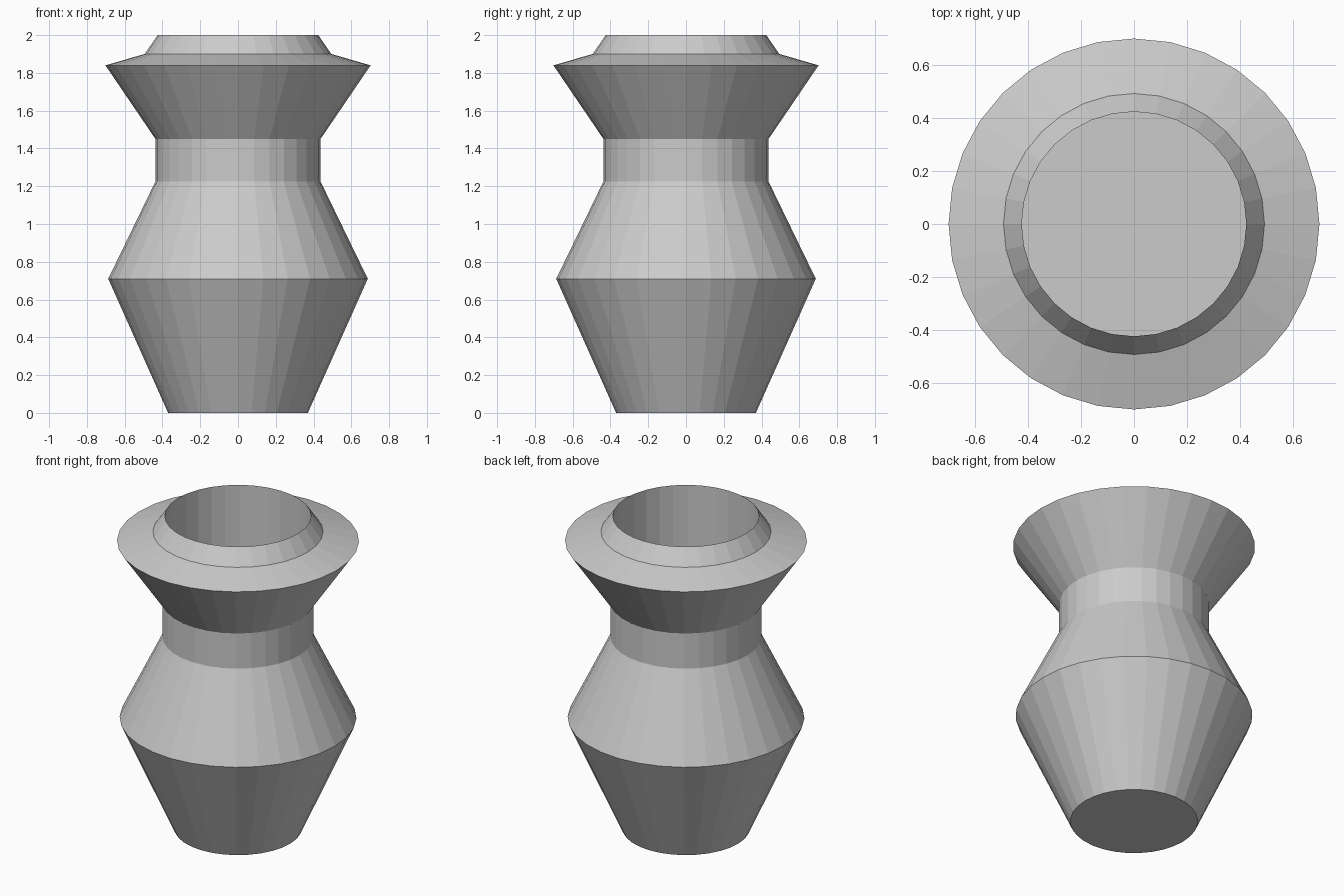
import bpy, bmesh, math

if "Cube" in bpy.data.objects:
    bpy.data.objects.remove(bpy.data.objects["Cube"])

SIDES = 32

# Vase profile (radius, height): foot, belly, neck, flared collar, lip, then the bore
profile = [(0.37, 0), (0.687, 0.71), (0.437, 1.225), (0.437, 1.45),
           (0.702, 1.84), (0.494, 1.90), (0.425, 2.0), (0.425, 1.4)]

bm = bmesh.new()
rings = [[bm.verts.new((r * math.cos(2 * math.pi * i / SIDES),
                        r * math.sin(2 * math.pi * i / SIDES), z))
          for i in range(SIDES)] for r, z in profile]

# Walls between neighbouring rings
for low, high in zip(rings, rings[1:]):
    for i in range(SIDES):
        j = (i + 1) % SIDES
        bm.faces.new((low[i], low[j], high[j], high[i]))

# Underside and inner floor
bm.faces.new(rings[0][::-1])
bm.faces.new(rings[-1])

mesh = bpy.data.meshes.new("vase")
bm.to_mesh(mesh)
bm.free()
bpy.context.collection.objects.link(bpy.data.objects.new("vase", mesh))
